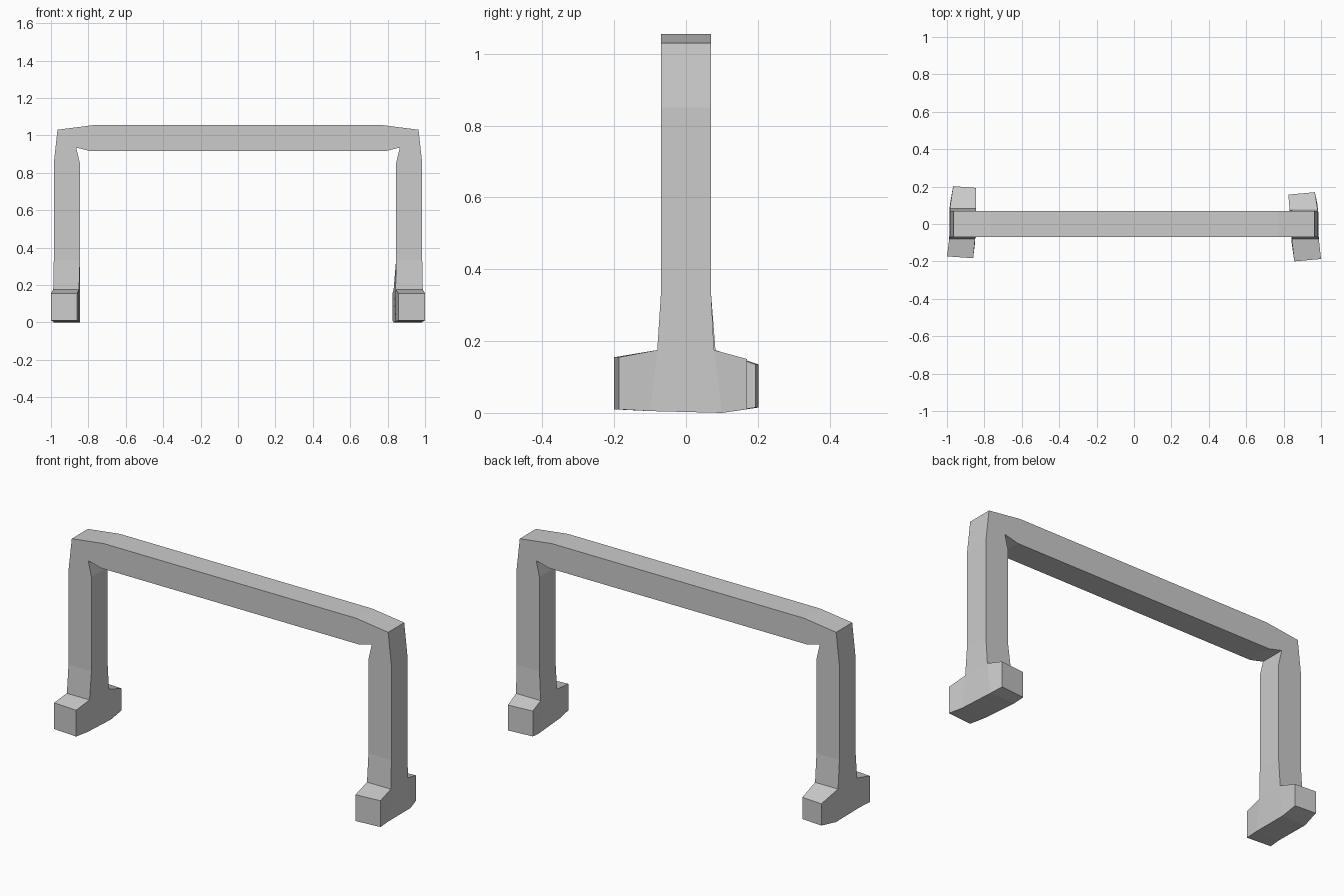
import bpy, bmesh

if "Cube" in bpy.data.objects:
    bpy.data.objects.remove(bpy.data.objects["Cube"])

bm = bmesh.new()


def ring(points):
    return [bm.verts.new(p) for p in points]


def bridge(a, b, skip=None):
    """Join two four-sided rings, optionally leaving one side open."""
    for i in range(4):
        if i != skip:
            j = (i + 1) % 4
            bm.faces.new((a[i], a[j], b[j], b[i]))


def foot(front, back, mid_front, mid_back):
    """Foot lofted along y; returns the open top ring that the leg grows from.
    End: x0, y at x0, x1, y at x1, top z, bottom z.
    Middle: x0, x1, top y, bottom y, bottom z."""
    def end(x0, y0, x1, y1, zt, zb):
        return ring([(x0, y0, zt), (x1, y1, zt), (x1, y1, zb), (x0, y0, zb)])

    def mid(x0, x1, yt, yb, zb):
        return ring([(x0, yt, 0.175), (x1, yt, 0.175), (x1, yb, zb), (x0, yb, zb)])

    f, mf, mb, b = end(*front), mid(*mid_front), mid(*mid_back), end(*back)
    bridge(f, mf)
    bridge(mf, mb, skip=0)
    bridge(mb, b)
    bm.faces.new(f)
    bm.faces.new(b)
    return [mf[0], mf[1], mb[1], mb[0]]


# Slightly twisted feet
left = foot((-1.0, -0.173, -0.86, -0.183, 0.155, 0.01),
            (-0.967, 0.202, -0.845, 0.193, 0.135, 0.015),
            (-0.988, -0.85, -0.08, -0.1, 0.005),
            (-0.985, -0.845, 0.082, 0.1, 0.0))
right = foot((0.857, -0.2, 1.0, -0.187, 0.155, 0.01),
             (0.825, 0.157, 0.967, 0.17, 0.15, 0.01),
             (0.843, 0.988, -0.08, -0.1, 0.005),
             (0.832, 0.982, 0.078, 0.1, 0.0))

# Square bar: outer and inner (x, z) of each section on the right half
half = [((0.985, 0.33), (0.845, 0.33)),
        ((0.985, 0.85), (0.845, 0.85)),
        ((0.965, 1.03), (0.865, 0.935)),
        ((0.77, 1.055), (0.785, 0.915))]


def section(outer, inner, s):
    (xo, zo), (xi, zi) = outer, inner
    y = 0.07
    return ring([(s * xo, -y, zo), (s * xi, -y, zi), (s * xi, y, zi), (s * xo, y, zo)])


path = [[left[0], left[1], left[2], left[3]]]
path += [section(o, i, -1) for o, i in half]
path += [section(o, i, 1) for o, i in reversed(half)]
path.append([right[1], right[0], right[3], right[2]])
for a, b in zip(path, path[1:]):
    bridge(a, b)

bmesh.ops.recalc_face_normals(bm, faces=bm.faces[:])
mesh = bpy.data.meshes.new("arch_frame")
bm.to_mesh(mesh)
bm.free()
bpy.context.collection.objects.link(bpy.data.objects.new("arch_frame", mesh))
